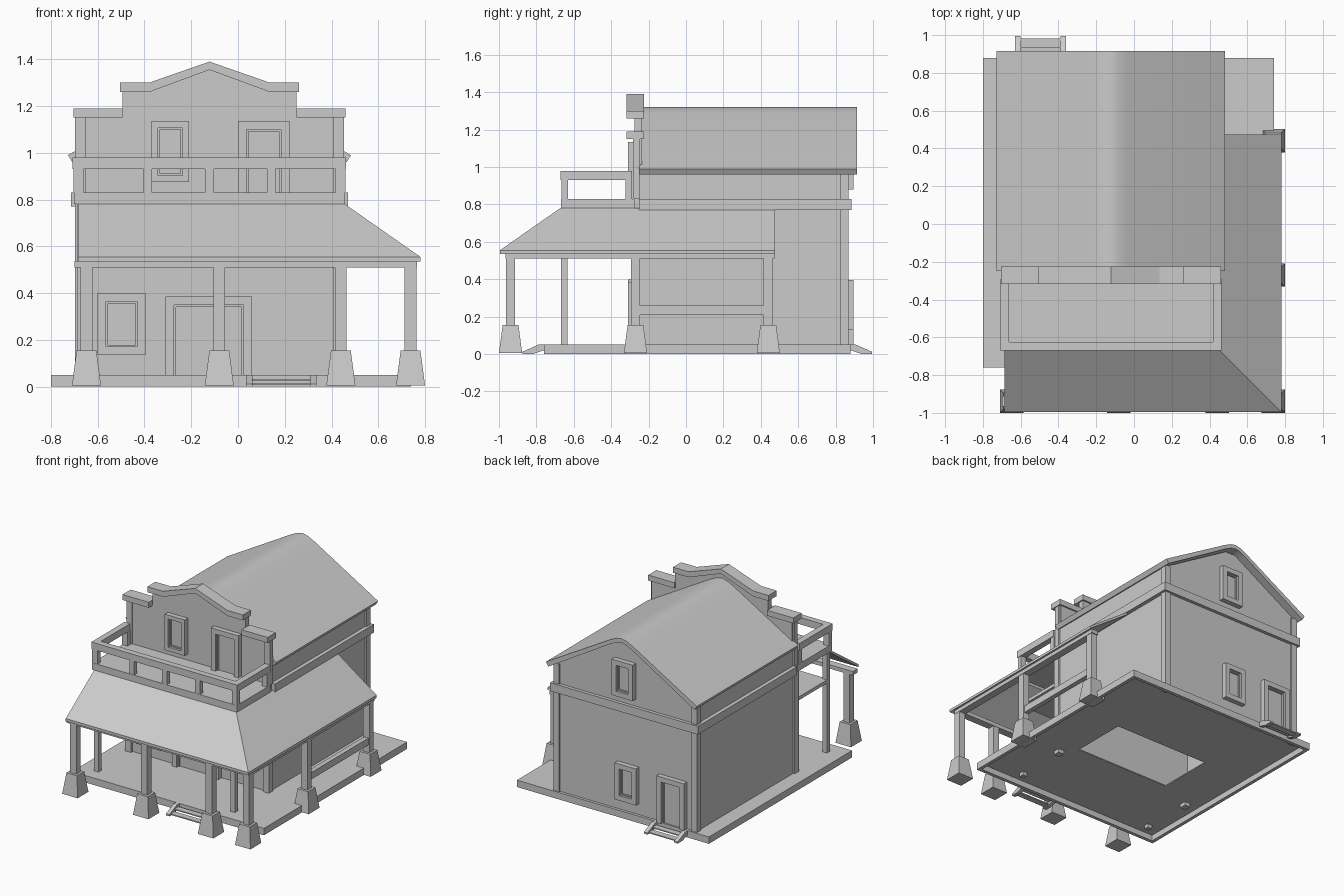
import bpy
import bmesh
import math

default_cube = bpy.data.objects.get("Cube")
if default_cube:
    bpy.data.objects.remove(default_cube, do_unlink=True)

grey = bpy.data.materials.new("plain grey")
grey.use_nodes = True
grey.diffuse_color = (0.6, 0.6, 0.6, 1)
grey.node_tree.nodes["Principled BSDF"].inputs["Base Color"].default_value = grey.diffuse_color

CENTRE = -0.122      # middle of the house across x
HALF = 0.565         # half width of the walls
DECK_TOP = 0.05
POST_FOOT = 0.015    # posts run down through the deck boards
FRONT, BACK = -0.275, 0.86   # outer faces of the end walls


def finish(name, bm):
    bmesh.ops.recalc_face_normals(bm, faces=bm.faces)
    mesh = bpy.data.meshes.new(name)
    bm.to_mesh(mesh)
    bm.free()
    mesh.materials.append(grey)
    obj = bpy.data.objects.new(name, mesh)
    bpy.context.collection.objects.link(obj)
    return obj


def smooth(obj, degrees):
    bpy.ops.object.select_all(action="DESELECT")
    obj.select_set(True)
    bpy.context.view_layer.objects.active = obj
    bpy.ops.object.shade_smooth_by_angle(angle=math.radians(degrees))


def add_box(bm, xs, ys, zs, top_scale=1.0):
    """Box between the given ranges, optionally tapered to the top."""
    verts = bmesh.ops.create_cube(bm, size=1)["verts"]
    for v in verts:
        taper = top_scale if v.co.z > 0 else 1.0
        v.co.x = sum(xs) / 2 + v.co.x * taper * (xs[1] - xs[0])
        v.co.y = sum(ys) / 2 + v.co.y * taper * (ys[1] - ys[0])
        v.co.z = sum(zs) / 2 + v.co.z * (zs[1] - zs[0])


def boxes(name, parts):
    bm = bmesh.new()
    for part in parts:
        add_box(bm, *part)
    return finish(name, bm)


def around(middle, width):
    return (middle - width / 2, middle + width / 2)


def extrude(name, outline, ys):
    """Outline in x and z, measured from the house centre, pulled along y."""
    bm = bmesh.new()
    face = bm.faces.new([bm.verts.new((CENTRE + u, ys[0], z)) for u, z in outline])
    moved = bmesh.ops.extrude_face_region(bm, geom=[face])["geom"]
    for v in moved:
        if isinstance(v, bmesh.types.BMVert):
            v.co.y = ys[1]
    return finish(name, bm)


def mirrored(right_half):
    """Complete a symmetric outline whose right half ends left of centre."""
    return right_half + [(-u, z) for u, z in reversed(right_half) if u > 0]


# Deck boards with a rectangular opening, on an open-bottomed rim
left, right, near, far = -0.8, 0.74, -0.76, 0.88
hole_x, hole_y, board_z = (-0.42, 0.34), (-0.17, 0.24), (0.042, DECK_TOP)
boxes("deck_boards", [
    ((left, hole_x[0]), (near, far), board_z),
    ((hole_x[1], right), (near, far), board_z),
    (hole_x, (near, hole_y[0]), board_z),
    (hole_x, (hole_y[1], far), board_z)])
rim, rim_z = 0.025, (0, board_z[0])
boxes("deck_rim", [
    ((left, left + rim), (near, far), rim_z),
    ((right - rim, right), (near, far), rim_z),
    ((left + rim, right - rim), (near, near + rim), rim_z),
    ((left + rim, right - rim), (far - rim, far), rim_z)])

# Walls
side_walls = []
for side in (-1, 1):
    side_walls.append((around(CENTRE + side * (HALF - 0.01), 0.02),
                       (FRONT + 0.03, BACK - 0.025), (DECK_TOP, 0.975)))
boxes("side_walls", side_walls)
extrude("back_wall", mirrored([(HALF, DECK_TOP), (HALF, 0.97), (0.04, 1.278)]),
        (BACK - 0.025, BACK))
extrude("false_front", mirrored([(HALF, DECK_TOP), (HALF, 1.16), (0.373, 1.16),
                                 (0.373, 1.27), (0.258, 1.27), (0, 1.365)]),
        (FRONT, FRONT + 0.04))

# Parapet caps
cap_depth = (-0.317, -0.224)
extrude("centre_cap", [(-0.383, 1.26), (-0.258, 1.26), (0, 1.355), (0.258, 1.26),
                       (0.383, 1.26), (0.383, 1.3), (0.258, 1.3), (0, 1.39),
                       (-0.258, 1.3), (-0.383, 1.3)], cap_depth)
boxes("side_caps", [(around(CENTRE + s * 0.477, 0.21), cap_depth, (1.15, 1.19))
                    for s in (-1, 1)])

# Corner trim and the belt between storeys
trims = []
for side in (-1, 1):
    x = around(CENTRE + side * (HALF - 0.012), 0.046)
    trims.append((x, (FRONT - 0.02, FRONT + 0.03), (POST_FOOT, 0.78)))
    trims.append((x, (FRONT - 0.008, FRONT + 0.03), (0.83, 1.15)))
    trims.append((x, (BACK - 0.036, BACK + 0.01), (POST_FOOT, 0.975)))
boxes("corner_trims", trims)
belt = [(around(CENTRE + s * (HALF + 0.003), 0.05), (FRONT + 0.025, BACK + 0.024), (0.77, 0.83))
        for s in (-1, 1)]
belt.append((around(CENTRE, 2 * HALF + 0.05), (BACK - 0.01, BACK + 0.024), (0.77, 0.83)))
boxes("storey_belt", belt)

# Main roof with a softly rounded ridge
slope = [(0.605, 0.99), (0.09, 1.288), (0.04, 1.312)]
outer = slope + [(0, 1.32)] + [(-u, z) for u, z in reversed(slope)]
inner = [(u * 0.97, z - 0.03) for u, z in reversed(outer)]
smooth(extrude("main_roof", outer + inner, (-0.25, 0.915)), 25)


# Windows and doors: frame bars, a thin inner lip and a recessed pane
def opening(name, xs, zs, wall_y, out, border=0.036, is_door=False):
    parts = []

    def ring(x, z, width, depth):
        y = sorted((wall_y - out * 0.005, wall_y + out * depth))
        parts.append(((x[0], x[0] + width), y, z))
        parts.append(((x[1] - width, x[1]), y, z))
        middle = (x[0] + width, x[1] - width)
        parts.append((middle, y, (z[1] - width, z[1])))
        if not is_door:
            parts.append((middle, y, (z[0], z[0] + width)))

    ring(xs, zs, border, 0.036)
    inner_z = (zs[0] if is_door else zs[0] + border, zs[1] - border)
    inner_x = (xs[0] + border, xs[1] - border)
    ring(inner_x, inner_z, 0.008, 0.02)
    parts.append((inner_x, sorted((wall_y - out * 0.005, wall_y + out * 0.008)), inner_z))
    boxes(name, parts)


opening("front_window", (-0.6, -0.395), (0.135, 0.4), FRONT, -1)
opening("front_upper_window", (-0.37, -0.21), (0.875, 1.135), FRONT, -1, 0.028)
opening("front_door", (-0.31, 0.06), (DECK_TOP, 0.385), FRONT, -1, is_door=True)
opening("balcony_door", (0, 0.22), (0.83, 1.135), FRONT, -1, is_door=True)
opening("back_window", (-0.225, -0.055), (0.13, 0.395), BACK, 1)
opening("back_upper_window", (-0.2, -0.03), (0.88, 1.14), BACK, 1)
opening("back_door", (-0.61, -0.39), (DECK_TOP, 0.39), BACK, 1, is_door=True)

# Balcony floor, posts and top rail
rail_x = (CENTRE - 0.585, CENTRE + 0.585)
rail_y = (-0.67, -0.29)
thick = 0.045
boxes("balcony_floor", [(around(CENTRE, 1.16), (-0.668, FRONT), (0.78, 0.83))])
rail_z = (0.93, 0.98)
boxes("balcony_rail", [
    (rail_x, (rail_y[0], rail_y[0] + thick), rail_z),
    ((rail_x[0], rail_x[0] + thick), (rail_y[0] + thick, rail_y[1]), rail_z),
    ((rail_x[1] - thick, rail_x[1]), (rail_y[0] + thick, rail_y[1]), rail_z)])
balusters = [(around(CENTRE + i * 0.264, 0.038), around(-0.649, 0.035), (0.83, 0.93))
             for i in (-1, 0, 1)]
balusters += [(around(CENTRE + s * 0.56, 0.042), around(y, 0.035), (0.83, 0.93))
              for s in (-1, 1) for y in (-0.649, -0.305)]
boxes("balcony_posts", balusters)
boxes("balcony_supports", [(around(CENTRE + s * 0.547, 0.035), around(-0.65, 0.035),
                            (POST_FOOT, 0.78)) for s in (-1, 1)])

# Ceiling board between the house and the balcony supports
boxes("porch_ceiling", [(around(CENTRE, 1.13), (-0.65, FRONT), (0.555, 0.58))])

# Wraparound porch roof
top_z, eave_z = 0.782, 0.555
bm = bmesh.new()
ridge = [bm.verts.new((x, y, top_z)) for x, y in ((-0.685, -0.67), (0.455, -0.67), (0.455, 0.475))]
eave = [bm.verts.new((x, y, eave_z)) for x, y in ((-0.685, -0.995), (0.78, -0.995), (0.78, 0.475))]
slopes = [bm.faces.new((eave[i], eave[i + 1], ridge[i + 1], ridge[i])) for i in (0, 1)]
underside = bmesh.ops.extrude_face_region(bm, geom=slopes, use_keep_orig=True)["geom"]
for v in underside:
    if isinstance(v, bmesh.types.BMVert):
        v.co.z -= 0.02
finish("porch_roof", bm)

# Porch columns on tapered footings
front_y, side_x = -0.938, 0.738
spots = [(x, front_y) for x in (-0.648, -0.08, 0.44, side_x)]
spots += [(side_x, y) for y in (-0.27, 0.44)]
boxes("column_footings", [(around(x, 0.124), around(y, 0.124), (0.005, 0.155), 0.68)
                          for x, y in spots])
boxes("porch_columns", [(around(x, 0.05), around(y, 0.05), (0.155, 0.515)) for x, y in spots])

# Beams and the side rail
beam_z = (0.51, 0.538)
boxes("porch_beams", [
    ((-0.7, 0.765), around(front_y, 0.055), beam_z),
    (around(side_x, 0.055), (front_y, 0.472), beam_z)])
boxes("side_rail", [(around(side_x, 0.035), (-0.27, 0.44), (0.21, 0.26))])


# Steps with sloping stringers
def steps(name, xs, start_y, out):
    bm = bmesh.new()
    for x in (xs[0], xs[1] - 0.028):
        ends = []
        for px in (x, x + 0.028):
            ends.append([bm.verts.new((px, start_y + out * d, z)) for d, z in
                         ((0, 0.02), (0, 0.05), (0.03, 0.05), (0.115, 0.012), (0.115, 0), (0.06, 0))])
        for loop in ends:
            bm.faces.new(loop)
        for i in range(len(ends[0])):
            j = (i + 1) % len(ends[0])
            bm.faces.new((ends[0][i], ends[0][j], ends[1][j], ends[1][i]))
    for step, height in ((0.035, 0.032), (0.08, 0.014)):
        add_box(bm, (xs[0] + 0.028, xs[1] - 0.028),
                around(start_y + out * step, 0.045), (height - 0.008, height))
    finish(name, bm)


steps("front_steps", (0.035, 0.335), near, -1)
steps("back_steps", (-0.63, -0.36), far, 1)
